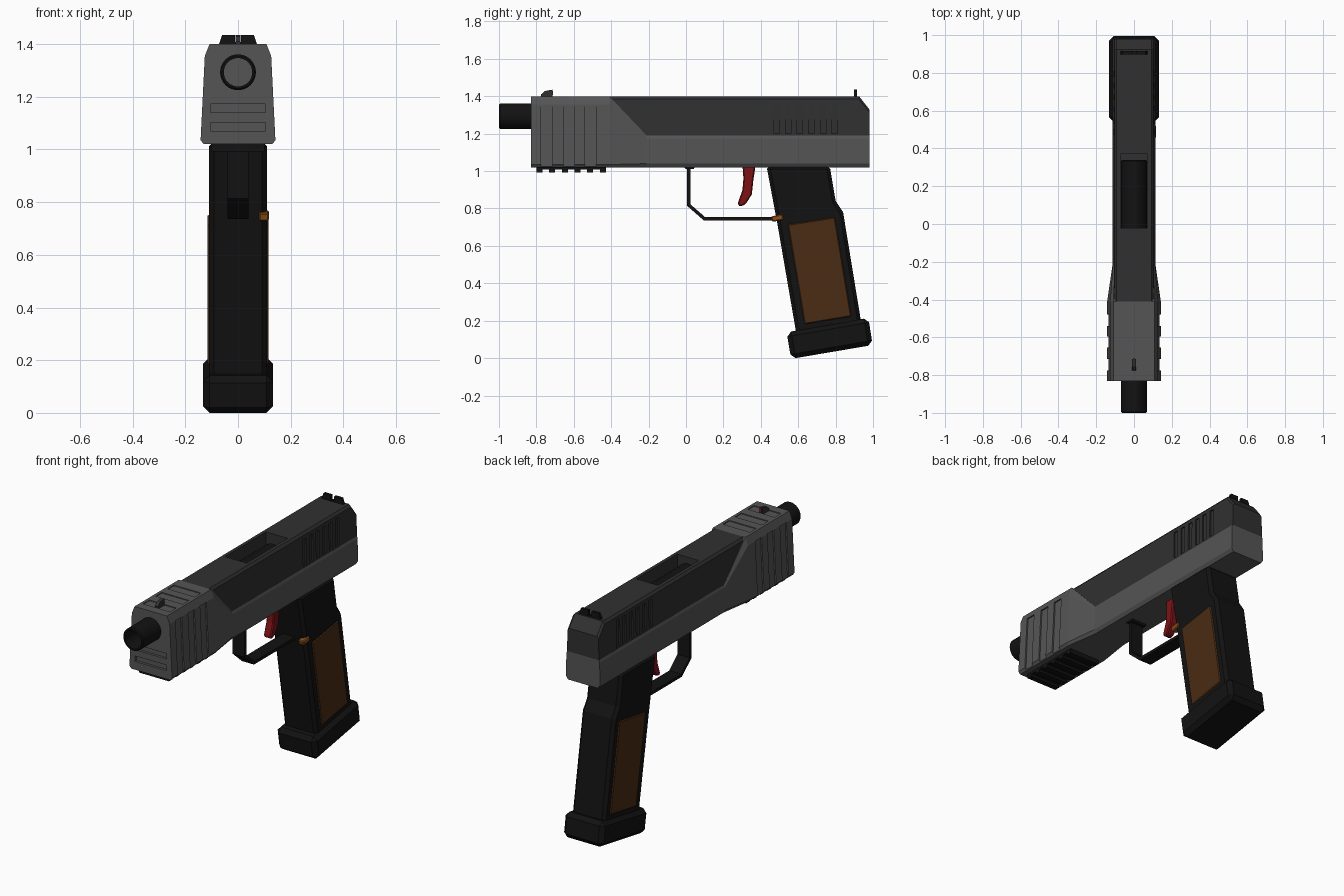
import bpy, bmesh, math
from mathutils import Matrix

if "Cube" in bpy.data.objects:
    bpy.data.objects.remove(bpy.data.objects["Cube"])


def material(name, r, g, b):
    m = bpy.data.materials.new(name)
    m.diffuse_color = (r, g, b, 1)
    m.use_nodes = True
    m.node_tree.nodes["Principled BSDF"].inputs["Base Color"].default_value = m.diffuse_color
    return m


GREY = material("steel_grey", 0.09, 0.09, 0.09)
DARK = material("dark_steel", 0.03, 0.03, 0.03)
BLACK = material("black", 0.006, 0.006, 0.006)
WOOD = material("brown", 0.07, 0.025, 0.007)
RED = material("red", 0.2, 0.006, 0.008)
ORANGE = material("orange", 0.25, 0.08, 0.01)


def finish(name, bm, mat, bevel=0):
    bmesh.ops.recalc_face_normals(bm, faces=bm.faces)
    me = bpy.data.meshes.new(name)
    bm.to_mesh(me)
    bm.free()
    ob = bpy.data.objects.new(name, me)
    bpy.context.collection.objects.link(ob)
    if mat:
        me.materials.append(mat)
    if bevel:
        mod = ob.modifiers.new("bevel", 'BEVEL')
        mod.width, mod.segments, mod.limit_method = bevel, 1, 'ANGLE'
    return ob


def add_loft(bm, rings):
    """Skin closed rings of points into a capped solid."""
    vs = [[bm.verts.new(p) for p in ring] for ring in rings]
    n = len(vs[0])
    for a, b in zip(vs, vs[1:]):
        for i in range(n):
            j = (i + 1) % n
            bm.faces.new((a[i], a[j], b[j], b[i]))
    bm.faces.new(vs[0])
    bm.faces.new(vs[-1])


def sections(name, data, mat, bevel=0):
    """Loft mirrored cross-sections [(half outline of (x, y, z))]."""
    bm = bmesh.new()
    add_loft(bm, [half + [(-x, y, z) for x, y, z in reversed(half)] for half in data])
    return finish(name, bm, mat, bevel)


def extrude(name, pts, x0, x1, mat, bevel=0):
    """Extrude a side profile of (y, z) points across x."""
    bm = bmesh.new()
    add_loft(bm, [[(x, y, z) for y, z in pts] for x in (x0, x1)])
    return finish(name, bm, mat, bevel)


def add_box(bm, x0, x1, y0, y1, z0, z1):
    add_loft(bm, [[(x, y0, z0), (x, y1, z0), (x, y1, z1), (x, y0, z1)] for x in (x0, x1)])


def add_cylinder(bm, r, y0, y1, z):
    ring = [(r * math.cos(i * math.tau / 32), z + r * math.sin(i * math.tau / 32)) for i in range(32)]
    add_loft(bm, [[(x, y, h) for x, h in ring] for y in (y0, y1)])


def cut(ob, bm):
    """Subtract a temporary mesh and keep the result."""
    cutter = finish("cutter", bm, None)
    mod = ob.modifiers.new("cut", 'BOOLEAN')
    mod.operation, mod.object, mod.solver = 'DIFFERENCE', cutter, 'EXACT'
    dg = bpy.context.evaluated_depsgraph_get()
    me = bpy.data.meshes.new_from_object(ob.evaluated_get(dg))
    ob.modifiers.clear()
    ob.data = me
    bpy.data.objects.remove(cutter)


# Grey frame with the wide front block that tapers into the lower band
def block(y):
    return [(0.13, y, 1.02), (0.142, y, 1.035), (0.126, y, 1.355), (0.108, y, 1.40)]


def band(y):
    return [(0.10, y, 1.02), (0.113, y, 1.04), (0.111, y, 1.175), (0.106, y, 1.19)]


frame = sections("frame", [block(-0.83), block(-0.41), band(-0.21), band(0.98)], GREY)
bm = bmesh.new()
for y0 in (-0.775, -0.655, -0.54):
    y1 = y0 + 0.06
    for s in (-1, 1):
        sec = [(0.135, 1.0), (0.118, 1.355), (0.2, 1.355), (0.2, 1.0)]
        add_loft(bm, [[(s * x, y, z) for x, z in sec] for y in (y0, y1)])
    add_box(bm, -0.09, 0.09, y0, y1, 1.395, 1.45)
for z in (1.07, 1.14):
    add_box(bm, -0.105, 0.105, -0.9, -0.815, z, z + 0.033)
cut(frame, bm)

# Dark slide with ejection port and rear serrations
def slide_section(y, top):
    return [(0.106, y, 1.17), (0.104, y, top - 0.015), (0.092, y, top)]


slide = sections("slide", [slide_section(-0.41, 1.40), slide_section(0.925, 1.40),
                           slide_section(0.98, 1.33)], DARK)
bm = bmesh.new()
add_box(bm, -0.072, 0.072, -0.02, 0.37, 1.25, 1.5)
for i in range(6):
    y = 0.47 + i * 0.062
    for s in (-1, 1):
        add_box(bm, *sorted((s * 0.097, s * 0.2)), y, y + 0.03, 1.2, 1.365)
cut(slide, bm)

# Barrel with bored muzzle
bm = bmesh.new()
add_cylinder(bm, 0.068, -1.0, 0.34, 1.293)
barrel = finish("barrel", bm, BLACK, 0.006)
bm = bmesh.new()
add_cylinder(bm, 0.054, -1.1, -0.6, 1.293)
cut(barrel, bm)
for p in barrel.data.polygons:
    p.use_smooth = abs(p.normal.y) < 0.3
barrel.data.set_sharp_from_angle(angle=math.radians(30))

# Toothed accessory rail under the block
teeth = [(-0.80, 1.03)]
for i in range(6):
    y = -0.80 + i * 0.068
    teeth += [(y, 0.993), (y + 0.032, 0.993), (y + 0.032, 1.008), (y + 0.068, 1.008)]
teeth = teeth[:-2] + [(-0.428, 1.03)]
extrude("accessory_rail", teeth, -0.10, 0.10, BLACK)

# Sights
extrude("front_sight", [(-0.775, 1.39), (-0.775, 1.41), (-0.755, 1.428), (-0.715, 1.435), (-0.715, 1.39)],
        -0.01, 0.01, DARK)
extrude("front_sight_dot", [(-0.717, 1.408), (-0.717, 1.428), (-0.712, 1.428), (-0.712, 1.408)],
        -0.006, 0.006, RED)
bm = bmesh.new()
for s in (-1, 1):
    sec = [(0.012, 1.39), (0.012, 1.435), (0.06, 1.435), (0.075, 1.39)]
    add_loft(bm, [[(s * x, y, z) for x, z in sec] for y in (0.898, 0.915)])
add_box(bm, -0.02, 0.02, 0.898, 0.915, 1.39, 1.408)
finish("rear_sight", bm, BLACK)

# Grip, base plate and side panels
extrude("grip", [(0.43, 1.03), (0.49, 0.71), (0.59, 0.13), (0.94, 0.17), (0.84, 0.78),
                 (0.80, 0.84), (0.768, 1.03)], -0.11, 0.11, BLACK, 0.018)
extrude("base_plate", [(0.538, 0.138), (0.562, -0.004), (0.998, 0.07), (0.975, 0.215)],
        -0.132, 0.132, BLACK, 0.024)
for s, side in ((1, "right"), (-1, "left")):
    extrude("grip_panel_" + side, [(0.543, 0.715), (0.797, 0.755), (0.885, 0.222), (0.633, 0.18)],
            s * 0.09, s * 0.115, WOOD, 0.006)

# Trigger guard strap and its front foot
outer = [(0.006, 1.03), (0.006, 0.814), (0.095, 0.736), (0.52, 0.736)]
inner = [(0.52, 0.754), (0.102, 0.754), (0.024, 0.822), (0.024, 1.03)]
extrude("trigger_guard", outer + inner, -0.04, 0.04, BLACK)
extrude("guard_foot", [(-0.015, 1.025), (0.0, 1.01), (0.04, 1.01), (0.05, 1.025)], -0.05, 0.05, BLACK)

# Curved trigger
extrude("trigger", [(0.302, 1.03), (0.307, 0.96), (0.302, 0.90), (0.276, 0.825), (0.288, 0.81),
                    (0.318, 0.822), (0.352, 0.875), (0.36, 0.95), (0.372, 1.03)], -0.025, 0.025, RED, 0.006)

# Magazine release button on the right side
extrude("magazine_release", [(0.455, 0.757), (0.462, 0.728), (0.522, 0.74), (0.515, 0.77)],
        0.08, 0.117, ORANGE, 0.005)
